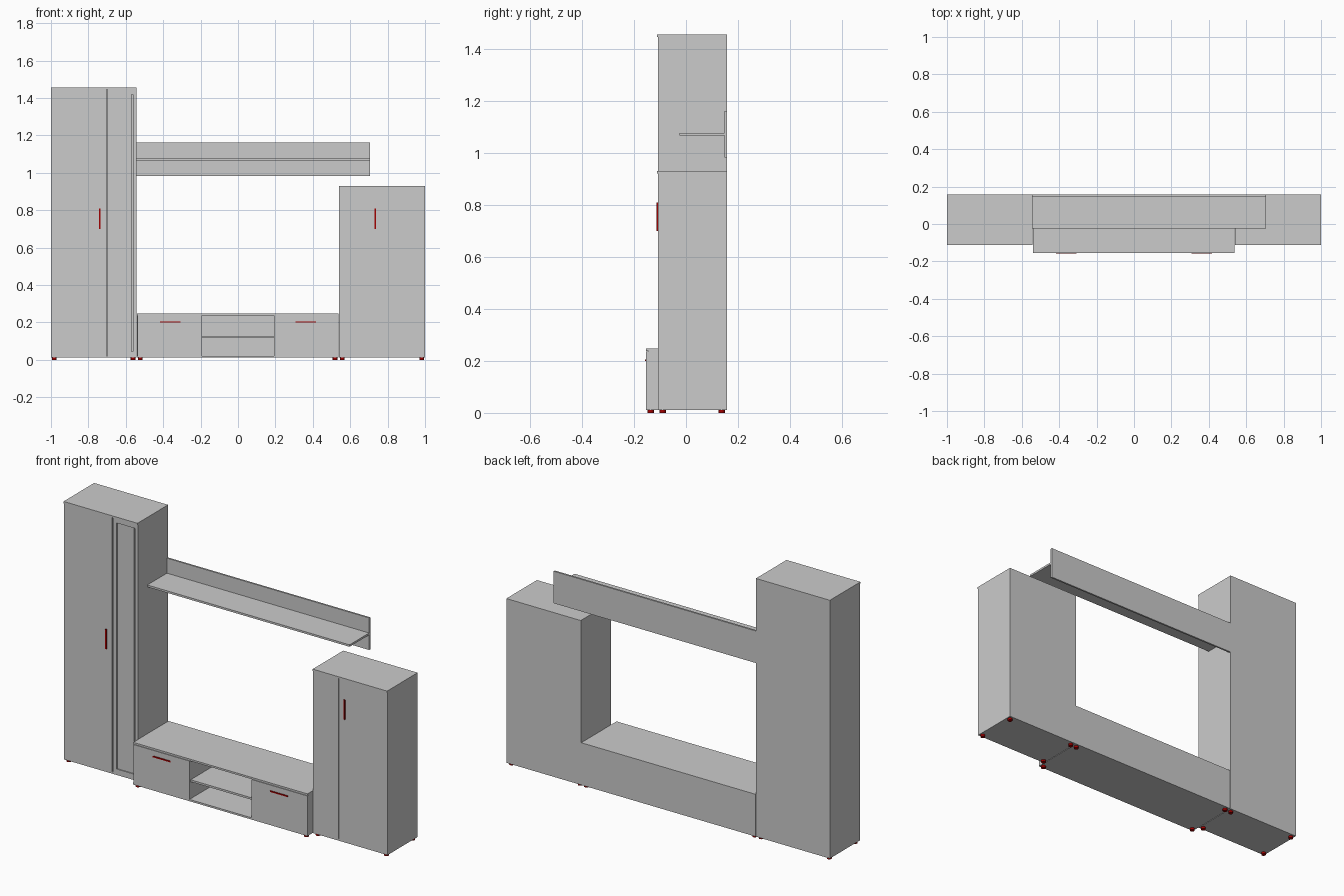
import bpy
import bmesh

if "Cube" in bpy.data.objects:
    bpy.data.objects.remove(bpy.data.objects["Cube"])

T = 0.010          # board thickness
BACK = 0.158       # rear plane of every unit
FRONT = -0.108     # door plane of both cabinets
STAND = -0.154     # door plane of the low stand
BASE = 0.012       # height of the feet

red = bpy.data.materials.new("dark_red")
red.diffuse_color = (0.35, 0.0, 0.0, 1)
red.use_nodes = True
red.node_tree.nodes["Principled BSDF"].inputs["Base Color"].default_value = red.diffuse_color


def finish(name, bm, mat=None):
    me = bpy.data.meshes.new(name)
    bm.to_mesh(me)
    bm.free()
    ob = bpy.data.objects.new(name, me)
    bpy.context.collection.objects.link(ob)
    if mat:
        me.materials.append(mat)
    return ob


def box(name, x, y, z, mat=None):
    """Board given by (min, max) on each axis."""
    bm = bmesh.new()
    bmesh.ops.create_cube(bm, size=1)
    for v in bm.verts:
        v.co = [r[0] if c < 0 else r[1] for c, r in zip(v.co, (x, y, z))]
    return finish(name, bm, mat)


def foot(name, x, y):
    bm = bmesh.new()
    bmesh.ops.create_cone(bm, cap_ends=True, segments=20, radius1=0.0125,
                          radius2=0.0125, depth=BASE)
    bmesh.ops.translate(bm, verts=bm.verts, vec=(x, y, BASE / 2))
    finish(name, bm, red)
    bpy.context.view_layer.objects.active = bpy.data.objects[name]
    bpy.data.objects[name].select_set(True)
    bpy.ops.object.shade_smooth_by_angle()
    bpy.data.objects[name].select_set(False)


def carcass(name, x0, x1, front, top, lip):
    """Base, top, sides and back of one unit, with four feet."""
    z0, z1 = BASE + T, top - T
    box(name + "_base", (x0, x1), (front, BACK), (BASE, z0))
    box(name + "_top", (x0, x1), (front - lip, BACK), (z1, top))
    for tag, a in (("left", x0), ("right", x1 - T)):
        box(f"{name}_{tag}_side", (a, a + T), (front + T, BACK - 0.004), (z0, z1))
    box(name + "_back", (x0, x1), (BACK - 0.004, BACK), (z0, z1))
    i = 0
    for fx in (x0 + 0.018, x1 - 0.018):
        for fy in (front + 0.018, 0.137):
            i += 1
            foot(f"{name}_foot_{i}", fx, fy)


def door(name, x0, x1, front, z0, z1):
    box(name, (x0, x1), (front, front + T), (z0, z1))


Z0 = BASE + T

# Tall cabinet: wide door plus narrow framed door with a recessed pane
carcass("tall_cabinet", -1.0, -0.543, FRONT, 1.455, 0.004)
zt = 1.455 - T
door("tall_wide_door", -1.0, -0.703, FRONT, Z0, zt)
door("tall_frame_left", -0.698, -0.674, FRONT, Z0, zt)
door("tall_frame_right", -0.562, -0.543, FRONT, Z0, zt)
door("tall_frame_bottom", -0.674, -0.562, FRONT, Z0, 0.045)
door("tall_frame_top", -0.674, -0.562, FRONT, 1.42, zt)
box("tall_recessed_pane", (-0.674, -0.570), (FRONT + 0.006, FRONT + T), (0.045, 1.42))
box("tall_divider", (-0.707, -0.697), (FRONT + T, BACK - 0.004), (Z0, zt))

# Short cabinet: fixed narrow panel plus wide door
carcass("short_cabinet", 0.54, 1.0, FRONT, 0.93, 0.004)
zs = 0.93 - T
door("short_narrow_panel", 0.54, 0.697, FRONT, Z0, zs)
door("short_wide_door", 0.699, 1.0, FRONT, Z0, zs)

# Vertical handles of the cabinets
for tag, hx in (("tall", -0.738), ("short", 0.735)):
    box(tag + "_handle", (hx - 0.004, hx + 0.004), (FRONT - 0.005, FRONT), (0.70, 0.81), red)

# Low stand: two closed ends around an open niche with a shelf
carcass("stand", -0.54, 0.537, STAND, 0.248, 0.0)
for tag, s in (("left", -1), ("right", 1)):
    door(f"stand_{tag}_door", *sorted((s * 0.192, s * 0.537)), STAND, Z0, 0.236)
    box(f"stand_{tag}_divider", sorted((s * 0.192, s * 0.202)),
        (STAND + T, BACK - 0.004), (Z0, 0.238))
    box(f"stand_{tag}_handle", sorted((s * 0.308, s * 0.417)),
        (STAND - 0.004, STAND), (0.199, 0.206), red)
box("stand_niche_shelf", (-0.192, 0.192), (STAND + T, BACK - 0.004), (0.117, 0.128))

# Wall shelf: back board with a projecting shelf board
box("wall_shelf_back", (-0.543, 0.707), (BACK - T, BACK), (0.982, 1.161))
box("wall_shelf_board", (-0.543, 0.707), (-0.025, BACK - T), (1.066, 1.077))
